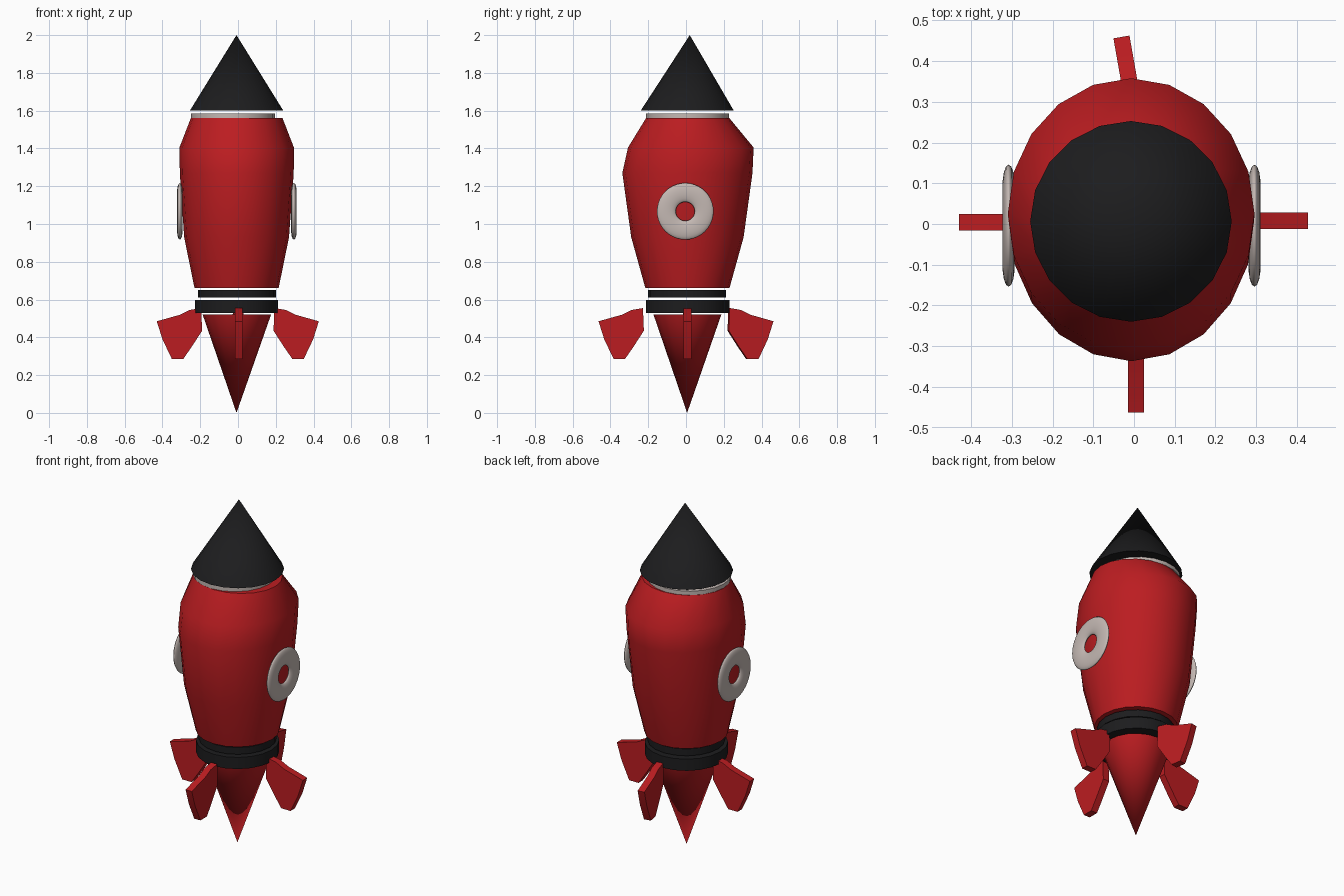
import bpy, bmesh, math
from mathutils import Matrix

if "Cube" in bpy.data.objects:
    bpy.data.objects.remove(bpy.data.objects["Cube"])


def material(name, rgb):
    m = bpy.data.materials.new(name)
    m.diffuse_color = (*rgb, 1)
    m.use_nodes = True
    m.node_tree.nodes["Principled BSDF"].inputs["Base Color"].default_value = m.diffuse_color
    return m


RED = material("red paint", (0.50, 0.012, 0.015))
BLACK = material("black paint", (0.012, 0.012, 0.013))
WHITE = material("pale trim", (0.55, 0.48, 0.45))
SIDES = 20


def finish(name, bm, mat, angle):
    bmesh.ops.recalc_face_normals(bm, faces=bm.faces)
    me = bpy.data.meshes.new(name)
    bm.to_mesh(me)
    bm.free()
    me.materials.append(mat)
    ob = bpy.data.objects.new(name, me)
    bpy.context.collection.objects.link(ob)
    bpy.ops.object.select_all(action='DESELECT')
    ob.select_set(True)
    bpy.context.view_layer.objects.active = ob
    bpy.ops.object.shade_smooth_by_angle(angle=math.radians(angle))
    return ob


def loft(name, rings, mat, angle=45):
    """Stack of elliptical rings given as (z, x min, x max, y min, y max)."""
    bm = bmesh.new()
    loops = []
    for z, x0, x1, y0, y1 in rings:
        cx, cy, rx, ry = (x0 + x1) / 2, (y0 + y1) / 2, (x1 - x0) / 2, (y1 - y0) / 2
        n = SIDES if rx > 0 else 1
        loops.append([bm.verts.new((cx + rx * math.cos(math.tau * i / SIDES),
                                    cy + ry * math.sin(math.tau * i / SIDES), z))
                      for i in range(n)])
    for a, b in zip(loops, loops[1:]):
        for i in range(SIDES):
            j = (i + 1) % SIDES
            if len(a) == 1:
                bm.faces.new((a[0], b[j], b[i]))
            elif len(b) == 1:
                bm.faces.new((a[i], a[j], b[0]))
            else:
                bm.faces.new((a[i], a[j], b[j], b[i]))
    for end in (loops[0], loops[-1]):
        if len(end) > 1:
            bm.faces.new(end)
    return finish(name, bm, mat, angle)


# Hull, nose and tail
loft("hull", [(0.66, -0.23, 0.215, -0.215, 0.23),
              (0.93, -0.285, 0.27, -0.29, 0.305),
              (1.27, -0.308, 0.295, -0.337, 0.352),
              (1.405, -0.31, 0.296, -0.307, 0.358),
              (1.56, -0.25, 0.236, -0.212, 0.23)], RED)
loft("nose_cone", [(1.6, -0.255, 0.24, -0.24, 0.253),
                   (2.0, -0.008, -0.008, 0.02, 0.02)], BLACK)
loft("tail_cone", [(0.0, -0.008, -0.008, 0.006, 0.006),
                   (0.52, -0.187, 0.175, -0.172, 0.187)], RED)

# Flat collars between the main sections
for name, z0, z1, extents, mat in (
        ("nose_collar", 1.562, 1.585, (-0.25, 0.195, -0.212, 0.228), WHITE),
        ("upper_tail_band", 0.61, 0.65, (-0.213, 0.2, -0.2, 0.213), BLACK),
        ("lower_tail_band", 0.53, 0.598, (-0.228, 0.212, -0.213, 0.229), BLACK)):
    loft(name, [(z0, *extents), (z1, *extents)], mat)

# Flattened ring windows on both sides
for name, x in (("left_window_ring", -0.308), ("right_window_ring", 0.296)):
    bpy.ops.mesh.primitive_torus_add(major_radius=0.1, minor_radius=0.05,
                                     major_segments=40, minor_segments=14,
                                     location=(x, -0.004, 1.067),
                                     rotation=(0, math.pi / 2, 0))
    ring = bpy.context.object
    ring.name = name
    ring.scale = (1, 1, 0.3)
    ring.data.materials.append(WHITE)
    bpy.ops.object.shade_smooth()

# Four fins sharing one profile (distance out from the root, height)
PROFILE = [(0, 0.555), (0.06, 0.545), (0.11, 0.52), (0.235, 0.485), (0.205, 0.39),
           (0.155, 0.285), (0.095, 0.285), (0.05, 0.35), (-0.005, 0.435)]
for name, x, y, turn in (("right_fin", 0.193, 0.008, 0), ("left_fin", -0.195, 0.004, 180),
                         ("front_fin", 0.005, -0.228, 270), ("back_fin", 0.01, 0.228, 100)):
    bm = bmesh.new()
    face = bm.faces.new([bm.verts.new((r, -0.02, z)) for r, z in PROFILE])
    out = bmesh.ops.extrude_face_region(bm, geom=[face])
    bmesh.ops.translate(bm, vec=(0, 0.04, 0),
                        verts=[v for v in out["geom"] if isinstance(v, bmesh.types.BMVert)])
    bm.transform(Matrix.Translation((x, y, 0)) @ Matrix.Rotation(math.radians(turn), 4, 'Z'))
    finish(name, bm, RED, 30)
